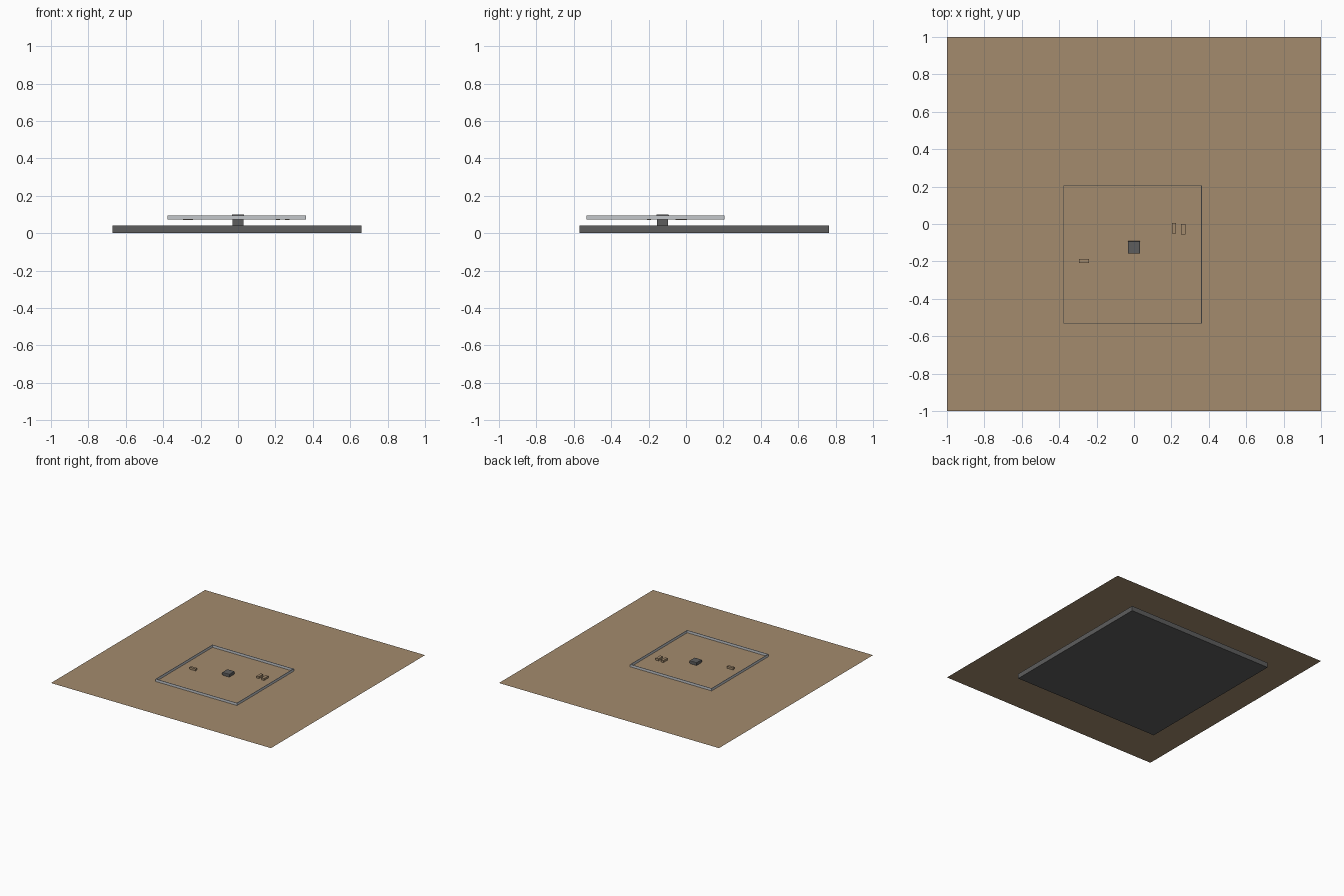
import bpy, bmesh

if "Cube" in bpy.data.objects:
    bpy.data.objects.remove(bpy.data.objects["Cube"])


def mat(name, rgb):
    m = bpy.data.materials.new(name)
    m.diffuse_color = (*rgb, 1)
    m.use_nodes = True
    m.node_tree.nodes["Principled BSDF"].inputs["Base Color"].default_value = m.diffuse_color
    return m


SAND = mat("sand brown", (0.37, 0.26, 0.155))
DARK = mat("dark grey", (0.11, 0.11, 0.11))
PALE = mat("pale grey", (0.55, 0.57, 0.6))


def box(name, x0, x1, y0, y1, z0, z1, material, bevel=0):
    bm = bmesh.new()
    bmesh.ops.create_cube(bm, size=1)
    for v in bm.verts:
        v.co = (x1 if v.co.x > 0 else x0, y1 if v.co.y > 0 else y0, z1 if v.co.z > 0 else z0)
    if bevel:
        top = [e for e in bm.edges if all(v.co.z == max(w.co.z for w in bm.verts) for v in e.verts)]
        bmesh.ops.bevel(bm, geom=top, offset=bevel, segments=2, affect='EDGES', profile=0.5)
    me = bpy.data.meshes.new(name)
    bm.to_mesh(me)
    bm.free()
    me.materials.append(material)
    ob = bpy.data.objects.new(name, me)
    bpy.context.collection.objects.link(ob)
    return ob


# flat ground sheet, a single face
sheet = bmesh.new()
bmesh.ops.create_grid(sheet, x_segments=1, y_segments=1, size=1)
for v in sheet.verts:
    v.co.z = 0.073
me = bpy.data.meshes.new("ground_sheet")
sheet.to_mesh(me)
sheet.free()
me.materials.append(SAND)
bpy.context.collection.objects.link(bpy.data.objects.new("ground_sheet", me))

# slab under the sheet and the post standing on it
box("foundation_slab", -0.672, 0.66, -0.57, 0.765, 0, 0.04, DARK)
box("centre_post", -0.029, 0.029, -0.154, -0.096, 0.038, 0.092, DARK)
box("post_cap", -0.033, 0.033, -0.159, -0.091, 0.08, 0.1, DARK, 0.005)

# thin fence around the plot
X0, X1, Y0, Y1, T = -0.378, 0.363, -0.532, 0.207, 0.004
for side, a, b, c, d in (("front", X0, X1, Y0, Y0 + T), ("back", X0, X1, Y1 - T, Y1),
                         ("left", X0, X0 + T, Y0 + T, Y1 - T), ("right", X1 - T, X1, Y0 + T, Y1 - T)):
    box("fence_" + side, a, b, c, d, 0.074, 0.094, PALE)

# small blocks inside the plot
for i, (a, b, c, d) in enumerate(((-0.295, -0.24, -0.208, -0.188),
                                  (0.203, 0.225, -0.05, 0.005),
                                  (0.25, 0.275, -0.055, 0.0))):
    box("small_block_%d" % (i + 1), a, b, c, d, 0.07, 0.09, SAND)
